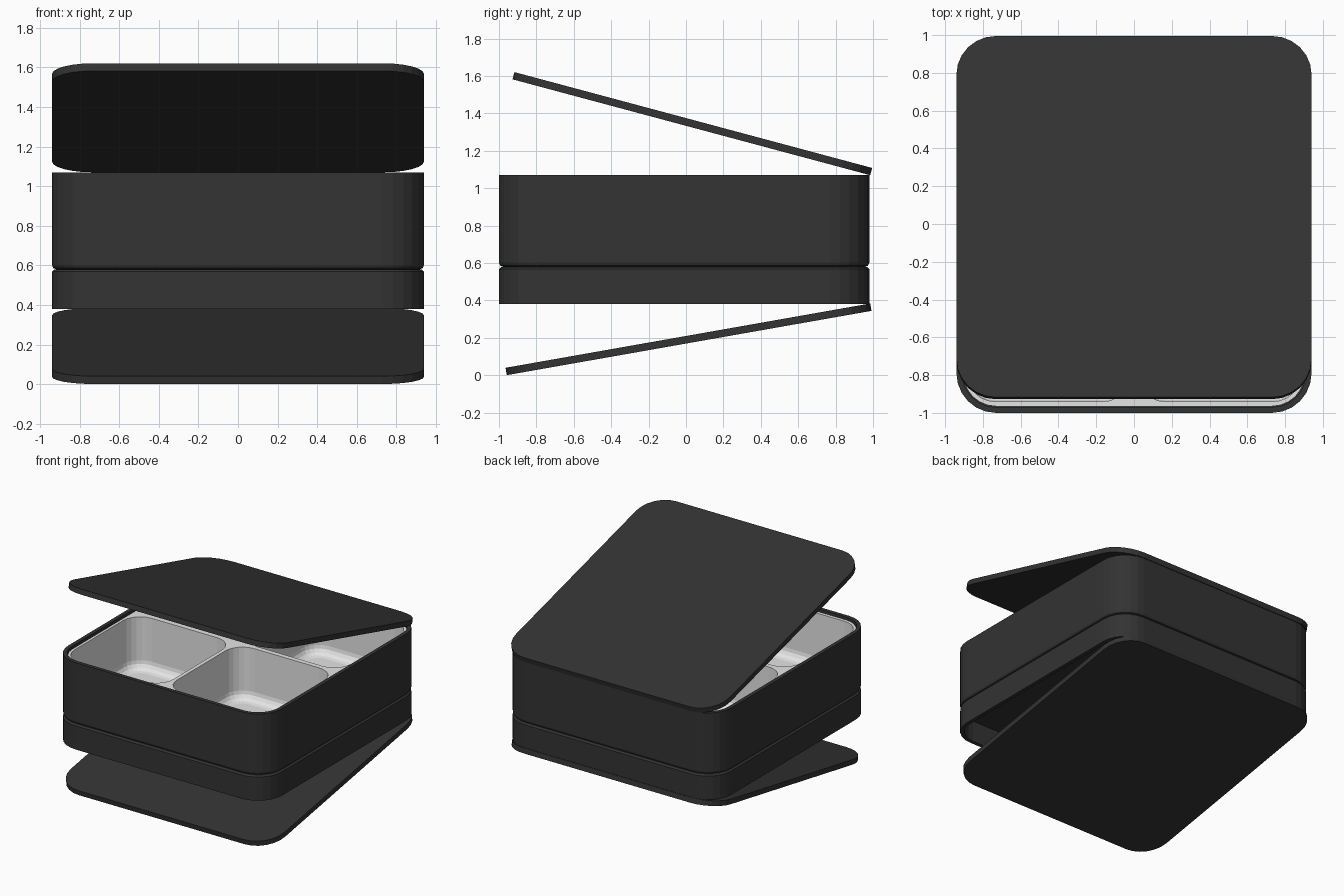
import bpy
import bmesh
from math import radians
from mathutils import Vector

cube = bpy.data.objects.get("Cube")
if cube:
    bpy.data.objects.remove(cube, do_unlink=True)


def make_material(name, rgb):
    mat = bpy.data.materials.new(name)
    mat.use_nodes = True
    color = (*rgb, 1.0)
    mat.diffuse_color = color
    bsdf = mat.node_tree.nodes["Principled BSDF"]
    bsdf.inputs["Base Color"].default_value = color
    bsdf.inputs["Roughness"].default_value = 0.6
    return mat


charcoal = make_material("charcoal", (0.033, 0.033, 0.033))
pale_grey = make_material("pale grey", (0.78, 0.78, 0.78))


def rounded_box(name, low, high, radius, mat, bottom=0.0, top=0.0, steps=1):
    """Box with rounded upright corners and optional softened bottom or top rim."""
    low, high = Vector(low), Vector(high)
    bm = bmesh.new()
    bmesh.ops.create_cube(bm, size=1)
    for v in bm.verts:
        v.co = Vector([low[i] if v.co[i] < 0 else high[i] for i in range(3)])
    upright = [e for e in bm.edges if abs(e.verts[0].co.z - e.verts[1].co.z) > 1e-5]
    bmesh.ops.bevel(bm, geom=upright, offset=radius, segments=6,
                    profile=0.5, affect="EDGES")
    for z, width in ((low.z, bottom), (high.z, top)):
        if width:
            rim = [e for e in bm.edges if all(abs(v.co.z - z) < 1e-5 for v in e.verts)]
            bmesh.ops.bevel(bm, geom=rim, offset=width, segments=steps,
                            profile=0.5, affect="EDGES")
    bmesh.ops.recalc_face_normals(bm, faces=bm.faces)
    mesh = bpy.data.meshes.new(name)
    bm.to_mesh(mesh)
    bm.free()
    mesh.materials.append(mat)
    obj = bpy.data.objects.new(name, mesh)
    bpy.context.collection.objects.link(obj)
    return obj


def carve(body, cutter):
    """Hollow the body with the cutter, then discard the cutter."""
    cutter.hide_render = True
    mod = body.modifiers.new("hollow", "BOOLEAN")
    mod.operation = "DIFFERENCE"
    mod.solver = "EXACT"
    mod.object = cutter
    bpy.context.view_layer.objects.active = body
    bpy.ops.object.modifier_apply(modifier=mod.name)
    bpy.data.objects.remove(cutter, do_unlink=True)


# Outline shared by both boxes
HALF, FRONT, BACK, WALL = 0.94, -1.0, 0.98, 0.03
IN_X, IN_F, IN_B = HALF - WALL, FRONT + WALL, BACK - WALL

# Upper box, open at the top
upper_box = rounded_box("upper_box", (-HALF, FRONT, 0.58), (HALF, BACK, 1.07),
                        0.21, charcoal, bottom=0.022, steps=2)
carve(upper_box, rounded_box("upper_hollow", (-IN_X, IN_F, 0.61), (IN_X, IN_B, 1.2),
                             0.18, charcoal))

# Lower box, open at the bottom
lower_box = rounded_box("lower_box", (-HALF, FRONT, 0.38), (HALF, BACK, 0.58),
                        0.21, charcoal, top=0.012)
carve(lower_box, rounded_box("lower_hollow", (-IN_X, IN_F, 0.3), (IN_X, IN_B, 0.55),
                             0.18, charcoal))

# Inner tray with four compartments
GAP = 0.005
tray = rounded_box("tray", (-IN_X + GAP, IN_F + GAP, 0.615),
                   (IN_X - GAP, IN_B - GAP, 1.05), 0.175, pale_grey)
for x0, x1 in ((-0.885, -0.015), (0.015, 0.885)):
    for y0, y1 in ((-0.94, -0.03), (0.01, 0.92)):
        carve(tray, rounded_box("pocket", (x0, y0, 0.635), (x1, y1, 1.2),
                                0.15, pale_grey, bottom=0.07, steps=4))

# Two lids hinged at the back edge
LENGTH, THICK = 1.98, 0.04
for name, z0, hinge_z, tilt in (("upper_lid", 0, 1.07, -15),
                                ("lower_lid", -THICK, 0.384, 10)):
    lid = rounded_box(name, (-HALF, -LENGTH, z0), (HALF, 0, z0 + THICK),
                      0.21, charcoal)
    lid.location = (0, 0.985, hinge_z)
    lid.rotation_euler.x = radians(tilt)
